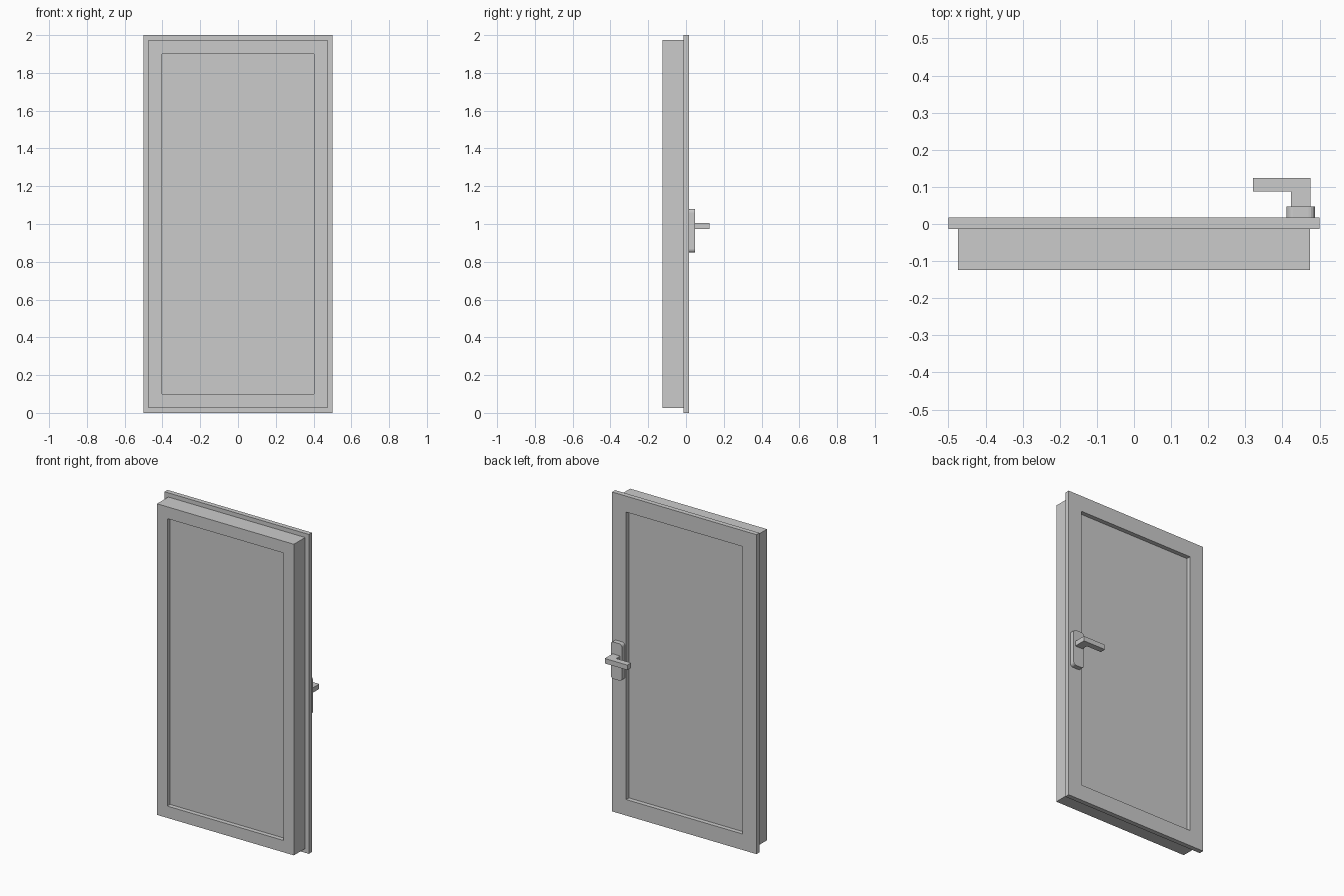
import bpy
import bmesh

cube = bpy.data.objects.get("Cube")
if cube:
    bpy.data.objects.remove(cube, do_unlink=True)

# One plain grey for the whole door
grey = bpy.data.materials.new("plain grey")
grey.use_nodes = True
colour = (0.6, 0.6, 0.6, 1)
grey.diffuse_color = colour
grey.node_tree.nodes["Principled BSDF"].inputs["Base Color"].default_value = colour


def finish(name, bm):
    bmesh.ops.recalc_face_normals(bm, faces=bm.faces)
    mesh = bpy.data.meshes.new(name)
    bm.to_mesh(mesh)
    bm.free()
    mesh.materials.append(grey)
    obj = bpy.data.objects.new(name, mesh)
    bpy.context.collection.objects.link(obj)
    return obj


def rect(x0, x1, z0, z1):
    return [(x0, z0), (x1, z0), (x1, z1), (x0, z1)]


def prism(name, outline, y0, y1):
    """Closed outline in xz, extruded along y."""
    bm = bmesh.new()
    face = bm.faces.new([bm.verts.new((x, y0, z)) for x, z in outline])
    ext = bmesh.ops.extrude_face_region(bm, geom=[face])["geom"]
    moved = [g for g in ext if isinstance(g, bmesh.types.BMVert)]
    bmesh.ops.translate(bm, verts=moved, vec=(0, y1 - y0, 0))
    return finish(name, bm)


def ring(name, outer, inner, y0, y1):
    """Rectangular frame with a through opening."""
    bm = bmesh.new()
    loops = [[bm.verts.new((x, y, z)) for x, z in outline]
             for outline, y in ((outer, y0), (inner, y0), (inner, y1), (outer, y1))]
    for a, b in zip(loops, loops[1:] + loops[:1]):
        for i in range(4):
            j = (i + 1) % 4
            bm.faces.new((a[i], a[j], b[j], b[i]))
    return finish(name, bm)


FRONT, STEP, BACK = -0.124, -0.013, 0.017
RECESS = 0.028
PLATE_BACK, LEVER_FRONT, LEVER_BACK = 0.047, 0.087, 0.124
opening = rect(-0.403, 0.403, 0.1, 1.9)

# Frame: deep front body and thin wider flange behind it
ring("front_frame", rect(-0.474, 0.474, 0.026, 1.974), opening, FRONT, STEP)
ring("back_flange", rect(-0.5, 0.5, 0, 2), opening, STEP, BACK)

# Panel set back from both faces
prism("door_panel", opening, FRONT + RECESS, BACK - RECESS)

# Handle plate with rounded corners
plate = prism("handle_plate", rect(0.411, 0.488, 0.849, 1.08), BACK, PLATE_BACK)
bm = bmesh.new()
bm.from_mesh(plate.data)
corners = [e for e in bm.edges
           if abs(e.verts[0].co.y - e.verts[1].co.y) > 0.01]
bmesh.ops.bevel(bm, geom=corners, offset=0.018, segments=4,
                profile=0.5, affect='EDGES')
bm.to_mesh(plate.data)
bm.free()

# L-shaped lever: profile in xy, extruded upwards
bm = bmesh.new()
profile = [(0.476, PLATE_BACK), (0.476, LEVER_BACK), (0.32, LEVER_BACK),
           (0.32, LEVER_FRONT), (0.423, LEVER_FRONT), (0.423, PLATE_BACK)]
base = bm.faces.new([bm.verts.new((x, y, 0.974)) for x, y in profile])
ext = bmesh.ops.extrude_face_region(bm, geom=[base])["geom"]
bmesh.ops.translate(bm, vec=(0, 0, 0.031),
                    verts=[g for g in ext if isinstance(g, bmesh.types.BMVert)])
finish("handle_lever", bm)
